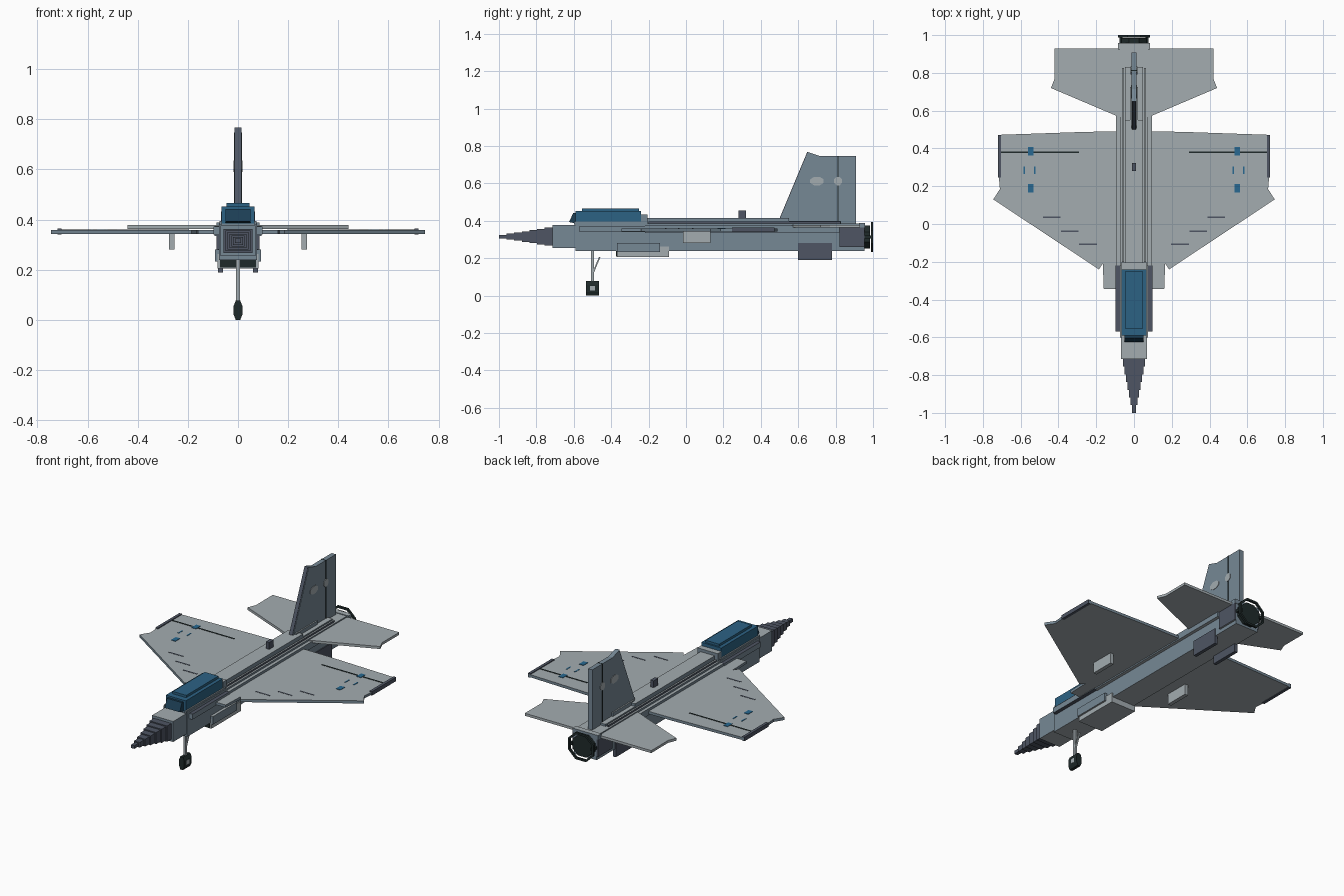
import bpy, bmesh, math
from mathutils import Vector

if "Cube" in bpy.data.objects:
    bpy.data.objects.remove(bpy.data.objects["Cube"])


def material(name, r, g, b):
    lin = [((c / 255 + 0.055) / 1.055) ** 2.4 for c in (r, g, b)] + [1]
    m = bpy.data.materials.new(name)
    m.use_nodes = True
    m.diffuse_color = lin
    bsdf = m.node_tree.nodes["Principled BSDF"]
    bsdf.inputs["Base Color"].default_value = lin
    bsdf.inputs["Roughness"].default_value = 0.7
    return m


LIGHT = material("light grey", 163, 172, 176)
BLUE = material("blue grey", 118, 136, 149)
SLATE = material("dark slate", 78, 85, 99)
GLASS = material("canopy blue", 44, 98, 132)
DARKGLASS = material("deep blue", 28, 62, 84)
BLACK = material("black", 31, 42, 42)
MARK = material("marking blue", 40, 105, 145)


def finish(name, bm, mat, side=None):
    """Make an object; faces that are not level take the side material."""
    bmesh.ops.recalc_face_normals(bm, faces=bm.faces[:])
    if side:
        for f in bm.faces:
            f.material_index = 0 if abs(f.normal.z) > 0.5 else 1
    me = bpy.data.meshes.new(name)
    bm.to_mesh(me)
    bm.free()
    me.materials.append(mat)
    if side:
        me.materials.append(side)
    ob = bpy.data.objects.new(name, me)
    bpy.context.collection.objects.link(ob)
    return ob


def prism(name, outline, axis, lo, hi, mat, side=None):
    """Extrude an outline along x, y or z."""
    def put(p, t):
        return {"x": (t, p[0], p[1]), "y": (p[0], t, p[1]), "z": (p[0], p[1], t)}[axis]
    bm = bmesh.new()
    face = bm.faces.new([bm.verts.new(put(p, lo)) for p in outline])
    ext = bmesh.ops.extrude_face_region(bm, geom=[face])
    d = Vector(put((0, 0), hi - lo))
    bmesh.ops.translate(bm, vec=d, verts=[v for v in ext["geom"] if isinstance(v, bmesh.types.BMVert)])
    return finish(name, bm, mat, side)


def box(name, x, y, z, mat, side=None):
    return prism(name, [(x[0], y[0]), (x[1], y[0]), (x[1], y[1]), (x[0], y[1])], "z", z[0], z[1], mat, side)


def ngon(cx, cz, rx, rz, n=8):
    return [(cx + rx * math.cos(math.tau * (i + 0.5) / n) / math.cos(math.pi / n),
             cz + rz * math.sin(math.tau * (i + 0.5) / n) / math.cos(math.pi / n)) for i in range(n)]


# Fuselage
box("fuselage", (-.075, .075), (-.59, .955), (.238, .385), LIGHT, BLUE)
box("nose_section", (-.07, .07), (-.715, -.59), (.254, .377), LIGHT, BLUE)
box("spine", (-.047, .047), (-.21, .55), (.385, .414), LIGHT, BLUE)
box("rear_spine", (-.022, .022), (.52, .725), (.385, .42), LIGHT, BLUE)
box("spine_tail", (-.047, .047), (.55, .83), (.385, .398), LIGHT, BLUE)
box("antenna", (-.011, .011), (.28, .322), (.41, .455), SLATE)
box("tail_block", (-.085, .085), (.82, .955), (.26, .363), LIGHT, SLATE)
box("tail_cap", (-.085, .085), (.925, .957), (.363, .389), LIGHT, BLUE)

# Stepped nose cone
steps = 7
for i in range(steps):
    r = .058 - .0078 * i
    y = -.715 - .0407 * i
    box(f"nose_step_{i + 1}", (-r, r), (y - .0407, y), (.315 - r * .82, .315 + r * .82), SLATE)

# Canopy
box("canopy", (-.066, .066), (-.59, -.24), (.385, .452), GLASS)
box("canopy_roof", (-.045, .045), (-.555, -.25), (.452, .466), GLASS)
box("canopy_rear_frame", (-.068, .068), (-.24, -.205), (.385, .432), LIGHT, BLUE)
prism("windscreen", [(-.625, .393), (-.603, .442), (-.585, .442), (-.585, .385)], "x", -.05, .05, DARKGLASS)
for s in (-1, 1):
    box("canopy_sill", (s * .064, s * .073), (-.60, -.22), (.38, .395), LIGHT, BLUE)

# Belly scoop with dark mouth
box("belly_scoop", (-.082, .082), (-.37, -.09), (.205, .262), LIGHT)
box("scoop_mouth", (-.072, .072), (-.375, -.369), (.209, .24), BLACK)

wing = [(.07, .49), (.25, .488), (.715, .472), (.715, .245), (.71, .185), (.745, .13),
        (.186, -.24), (.165, -.21), (.16, -.345), (.07, -.345)]
tailplane = [(.07, .93), (.42, .93), (.42, .77), (.44, .72), (.08, .567), (.07, .567)]

# Paired parts on both sides
for s, tag in ((1, "left"), (-1, "right")):
    flip = lambda pts: [(s * x, y) for x, y in pts]

    def pair(name, x, y, z, mat, side=None):
        return box(f"{tag}_{name}", sorted((s * x[0], s * x[1])), y, z, mat, side)

    prism(f"{tag}_wing", flip(wing), "z", .343, .359, LIGHT, BLUE)
    prism(f"{tag}_tailplane", flip(tailplane), "z", .363, .378, LIGHT)
    pair("wingtip_rail", (.703, .72), (.245, .472), (.34, .364), SLATE)
    pair("flap_line", (.29, .705), (.376, .384), (.358, .361), BLACK)

    # Painted wing marks
    for i, (x, y) in enumerate(((.435, .035), (.34, -.038), (.243, -.108))):
        pair(f"panel_dash_{i + 1}", (x - .047, x + .047), (y - .004, y + .004), (.358, .3605), SLATE)
    for i, y in enumerate((.385, .19)):
        pair(f"wing_mark_{i + 1}", (.533, .562), (y - .022, y + .022), (.358, .3615), MARK)
    for i, x in enumerate((.525, .582)):
        pair(f"wing_tick_{i + 1}", (x - .004, x + .004), (.265, .305), (.358, .3605), MARK)

    # Fuselage side fairings, rails and fins
    pair("intake_strip", (.07, .097), (-.57, -.22), (.34, .372), SLATE, BLUE)
    pair("side_fairing", (.07, .094), (-.22, .82), (.335, .374), LIGHT, BLUE)
    pair("lower_cheek", (.07, .092), (-.37, -.14), (.232, .28), LIGHT, BLUE)
    pair("top_rail", (.054, .064), (-.2, .825), (.385, .396), LIGHT, SLATE)
    pair("ventral_fin", (.06, .08), (.6, .78), (.19, .282), SLATE)
    pair("pylon", (.253, .276), (-.015, .13), (.28, .345), LIGHT)

# Vertical tail with dark leading edge, hinge line and round marks
prism("tail_fin", [(.503, .41), (.652, .767), (.716, .746), (.909, .746), (.909, .38), (.503, .38)],
      "x", -.014, .014, BLUE)
prism("fin_leading_edge", [(.499, .41), (.648, .767), (.652, .767), (.503, .41)], "x", -.011, .011, SLATE)
box("rudder_hinge", (-.0155, .0155), (.811, .816), (.39, .747), BLACK)
prism("fin_mark_front", ngon(.70, .612, .036, .023), "x", -.0165, .0165, LIGHT)
prism("fin_mark_rear", ngon(.813, .612, .021, .023), "x", -.0175, .0175, LIGHT)

# Exhaust nozzle and open ring
prism("exhaust_nozzle", ngon(0, .313, .066, .062), "y", .955, .985, BLACK)
bm = bmesh.new()
loops = [[bm.verts.new((x, y, z)) for x, z in ngon(0, .313, r, r * .95)]
         for r, y in ((.085, .988), (.085, 1.0), (.073, 1.0), (.073, .988))]
for k in range(4):
    a, b = loops[k], loops[(k + 1) % 4]
    for i in range(8):
        j = (i + 1) % 8
        bm.faces.new((a[i], a[j], b[j], b[i]))
finish("exhaust_ring", bm, BLACK)
for sx in (-1, 1):
    box("ring_bracket", (sx * .06, sx * .078), (.95, .992), (.305, .321), BLACK)

# Nose gear
box("gear_leg", (-.007, .007), (-.507, -.493), (.05, .25), LIGHT)
prism("gear_brace", [(-.495, .115), (-.495, .135), (-.466, .205), (-.458, .205)], "x", -.005, .005, LIGHT)
prism("wheel", [(-.017, .02), (-.009, 0), (.009, 0), (.017, .02), (.017, .057), (.009, .077),
                (-.009, .077), (-.017, .057)], "y", -.535, -.465, BLACK)
box("wheel_hub", (-.0185, .0185), (-.513, -.487), (.026, .052), LIGHT)
